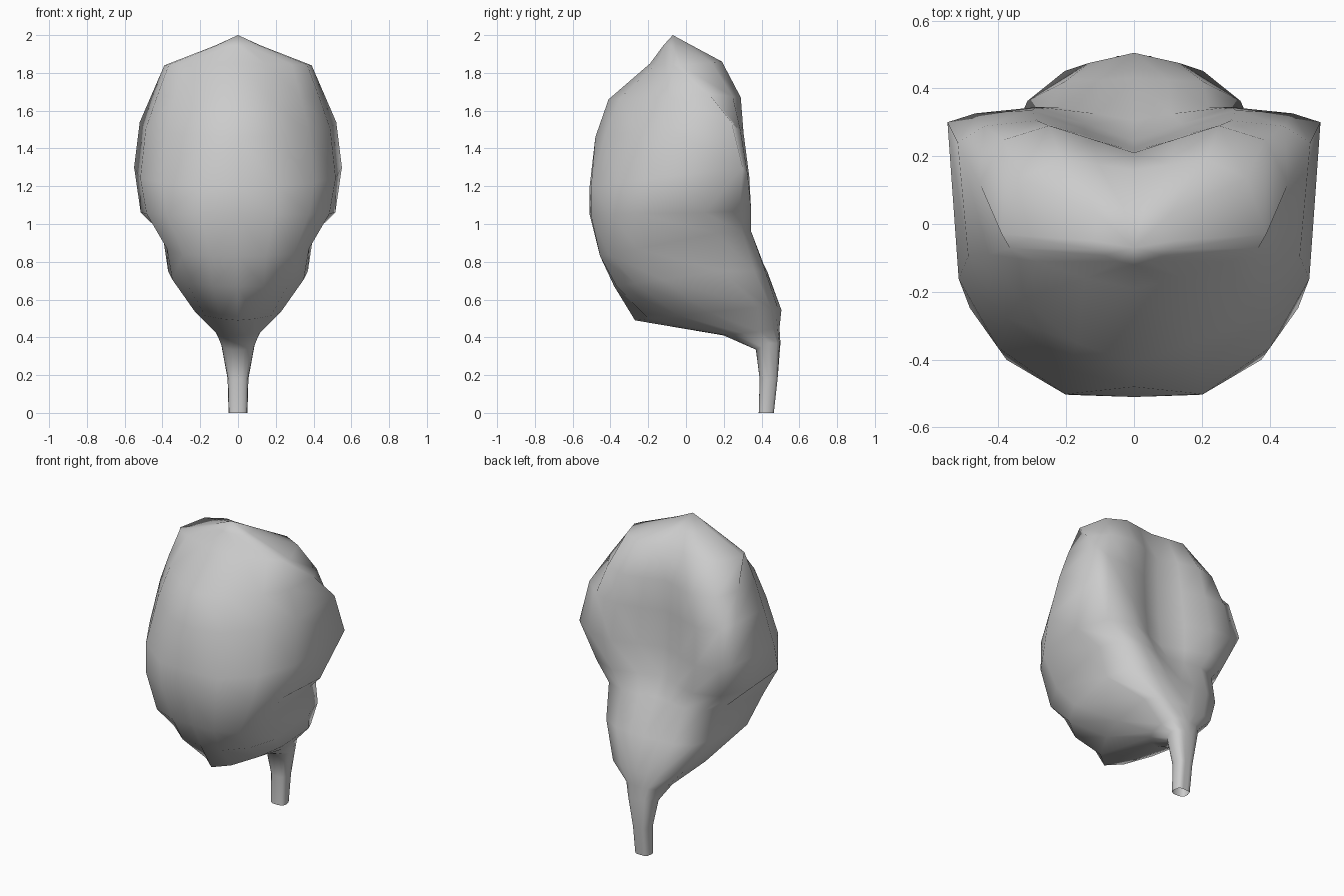
import bpy, bmesh

if "Cube" in bpy.data.objects:
    bpy.data.objects.remove(bpy.data.objects["Cube"])

# Rings from top to bottom: front (y, z), widest point (x, y, z), back (y, z),
# depth of back groove
RINGS = [
    (-.12, 1.945, .12, -.05, 1.945, .05, 1.935, .0),
    (-.19, 1.85, .39, -.03, 1.84, .19, 1.86, .03),
    (-.41, 1.66, .455, .12, 1.69, .29, 1.67, .08),
    (-.48, 1.46, .52, .24, 1.54, .305, 1.48, .09),
    (-.51, 1.20, .55, .30, 1.30, .335, 1.25, .11),
    (-.51, 1.05, .515, .10, 1.06, .345, 1.07, .10),
    (-.455, .83, .40, .16, .95, .345, .96, .04),
    (-.38, .67, .37, .19, .75, .42, .75, -.01),
    (-.27, .49, .24, .38, .56, .475, .545, -.03),
    (.20, .41, .12, .39, .43, .485, .45, -.01),
    (.37, .335, .09, .44, .37, .495, .37, -.005),
    (.39, .18, .055, .44, .18, .485, .18, 0),
    (.385, 0, .05, .425, 0, .465, 0, 0),
]
# How pointed the front of each ring is (0 = broad and flat)
POINTED = [.6, .9, .5, .3, 0, 0, -.3, .05, .5, .3, 0, 0, 0]


def half_section(ring, p):
    """Right half of one section, from front centre round to back centre."""
    yf, zf, w, yw, zw, yb, zb, groove = ring
    front = [(0, 0), (.37, max(0, .01 + .2 * p)), (.73, .18 + .35 * p),
             (.94, .43 + .35 * p), (1, 1)]
    pts = [(w * a, yf + (yw - yf) * t, zf + (zw - zf) * t) for a, t in front]
    for a, t, g in [(.85, .75, 0), (.55, 1, 0), (.27, 1, .5), (0, 1, 1)]:
        pts.append((w * a, yw + (yb - yw) * t - groove * g, zw + (zb - zw) * t))
    return pts


# Sac and outlet tube, lofted as one right half
bm = bmesh.new()
rings = [[bm.verts.new(q) for q in half_section(r, p)] for r, p in zip(RINGS, POINTED)]
apex = bm.verts.new((0, -.07, 2))
for a, b in zip(rings[0], rings[0][1:]):
    bm.faces.new((apex, a, b))
for top, low in zip(rings, rings[1:]):
    for i in range(len(top) - 1):
        bm.faces.new((top[i], low[i], low[i + 1], top[i + 1]))

# Mirror to the left half and weld the centre line
geom = bm.verts[:] + bm.edges[:] + bm.faces[:]
bmesh.ops.mirror(bm, geom=geom, axis='X', merge_dist=.001)
bmesh.ops.remove_doubles(bm, verts=bm.verts[:], dist=.001)
bmesh.ops.recalc_face_normals(bm, faces=bm.faces[:])
for f in bm.faces:
    f.smooth = True

mesh = bpy.data.meshes.new("sac_with_tube")
bm.to_mesh(mesh)
bm.free()
bpy.context.collection.objects.link(bpy.data.objects.new("sac_with_tube", mesh))
